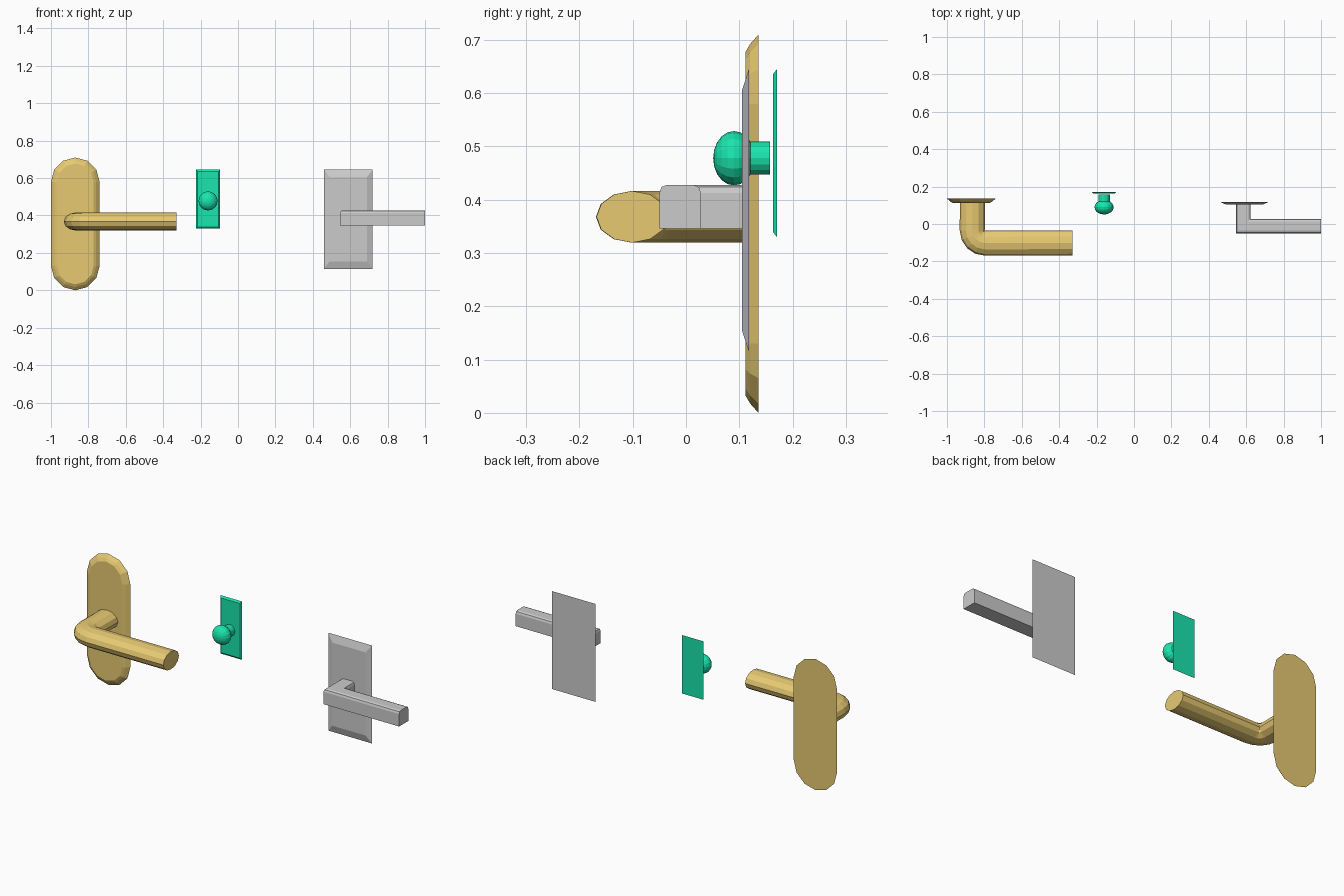
import bpy, bmesh
from math import cos, sin, pi, radians
from mathutils import Vector

if "Cube" in bpy.data.objects:
    bpy.data.objects.remove(bpy.data.objects["Cube"])


def material(name, rgb):
    m = bpy.data.materials.new(name)
    m.diffuse_color = (*rgb, 1)
    m.use_nodes = True
    m.node_tree.nodes["Principled BSDF"].inputs["Base Color"].default_value = m.diffuse_color
    return m


gold = material("brass", (0.80, 0.59, 0.17))
green = material("green", (0.01, 0.78, 0.42))


def loft(name, rings, mat=None):
    """Skin matching rings of points and cap both ends."""
    bm = bmesh.new()
    loops = [[bm.verts.new(p) for p in r] for r in rings]
    n = len(loops[0])
    for a, b in zip(loops, loops[1:]):
        for i in range(n):
            j = (i + 1) % n
            bm.faces.new((a[i], a[j], b[j], b[i]))
    bm.faces.new(loops[0][::-1])
    bm.faces.new(loops[-1])
    bmesh.ops.recalc_face_normals(bm, faces=bm.faces)
    me = bpy.data.meshes.new(name)
    bm.to_mesh(me)
    bm.free()
    ob = bpy.data.objects.new(name, me)
    bpy.context.collection.objects.link(ob)
    if mat:
        me.materials.append(mat)
    return ob


def lever_ring(section, px, py, dx, dy, cz):
    """Place a (outward, up) section at a path point, outward along d."""
    return [(px + u * dx, py + u * dy, cz + v) for u, v in section]


def rect_plate(name, cx, cz, w, h, front, back, inset_x, inset_z, mat=None):
    def ring(y, ix, iz):
        return [(cx + sx * (w / 2 - ix), y, cz + sz * (h / 2 - iz))
                for sx, sz in ((-1, -1), (1, -1), (1, 1), (-1, 1))]
    return loft(name, [ring(back, 0, 0), ring(front, inset_x, inset_z)], mat)


# Brass backplate: stadium outline with a rounded front rim
def stadium(y, inset):
    r = 0.13 - inset
    pts = []
    for start, cz in ((0, 0.58), (pi, 0.13)):
        for i in range(7):
            a = start + i * pi / 6
            pts.append((-0.87 + r * cos(a), y, cz + r * sin(a)))
    return pts


loft("brass_backplate",
     [stadium(0.136, 0), stadium(0.120, 0.018), stadium(0.112, 0.032)], gold)

# Brass lever: oval bar turning around its inner corner
R = 0.067
oval = [(R * cos(i * pi / 6), 0.0485 * sin(i * pi / 6)) for i in range(12)]
rings = [lever_ring(oval, -0.797 - R, 0.125, -1, 0, 0.368)]
for i in range(5):
    a = radians(180 + 22.5 * i)
    dx, dy = cos(a), sin(a)
    k = R + 0.001
    rings.append(lever_ring(oval, -0.797 + k * dx, -0.034 + k * dy, dx, dy, 0.368))
rings.append(lever_ring(oval, -0.33, -0.034 - R, 0, -1, 0.368))
loft("brass_lever", rings, gold)

# Grey backplate
rect_plate("grey_backplate", 0.59, 0.38, 0.26, 0.53, 0.105, 0.118, 0.03, 0.04)

# Grey lever: mitred bar with chamfered top edges
bar = [(-0.039, -0.041), (0.039, -0.041), (0.039, 0.026), (0.035, 0.037),
       (0.025, 0.041), (-0.025, 0.041), (-0.035, 0.037), (-0.039, 0.026)]
loft("grey_lever", [lever_ring(bar, 0.585, 0.117, -1, 0, 0.387),
                    lever_ring(bar, 0.585, -0.011, -1, -1, 0.387),
                    lever_ring(bar, 1.0, -0.011, 0, -1, 0.387)])

# Green backplate
rect_plate("green_backplate", -0.16, 0.4875, 0.13, 0.316,
           0.163, 0.171, 0.008, 0.010, green)


# Green knob and its stem
def disc(y, r, n=16):
    return [(-0.16 + r * cos(2 * pi * i / n), y, 0.478 + r * sin(2 * pi * i / n))
            for i in range(n)]


loft("knob_stem", [disc(0.10, 0.031), disc(0.158, 0.031)], green)

bm = bmesh.new()
bmesh.ops.create_uvsphere(bm, u_segments=16, v_segments=10, radius=1)
for v in bm.verts:
    x, y, z = v.co
    v.co = Vector((-0.16 + 0.051 * x, 0.09 - 0.039 * z, 0.478 + 0.051 * y))
bmesh.ops.recalc_face_normals(bm, faces=bm.faces)
me = bpy.data.meshes.new("knob")
bm.to_mesh(me)
bm.free()
me.materials.append(green)
bpy.context.collection.objects.link(bpy.data.objects.new("knob", me))
